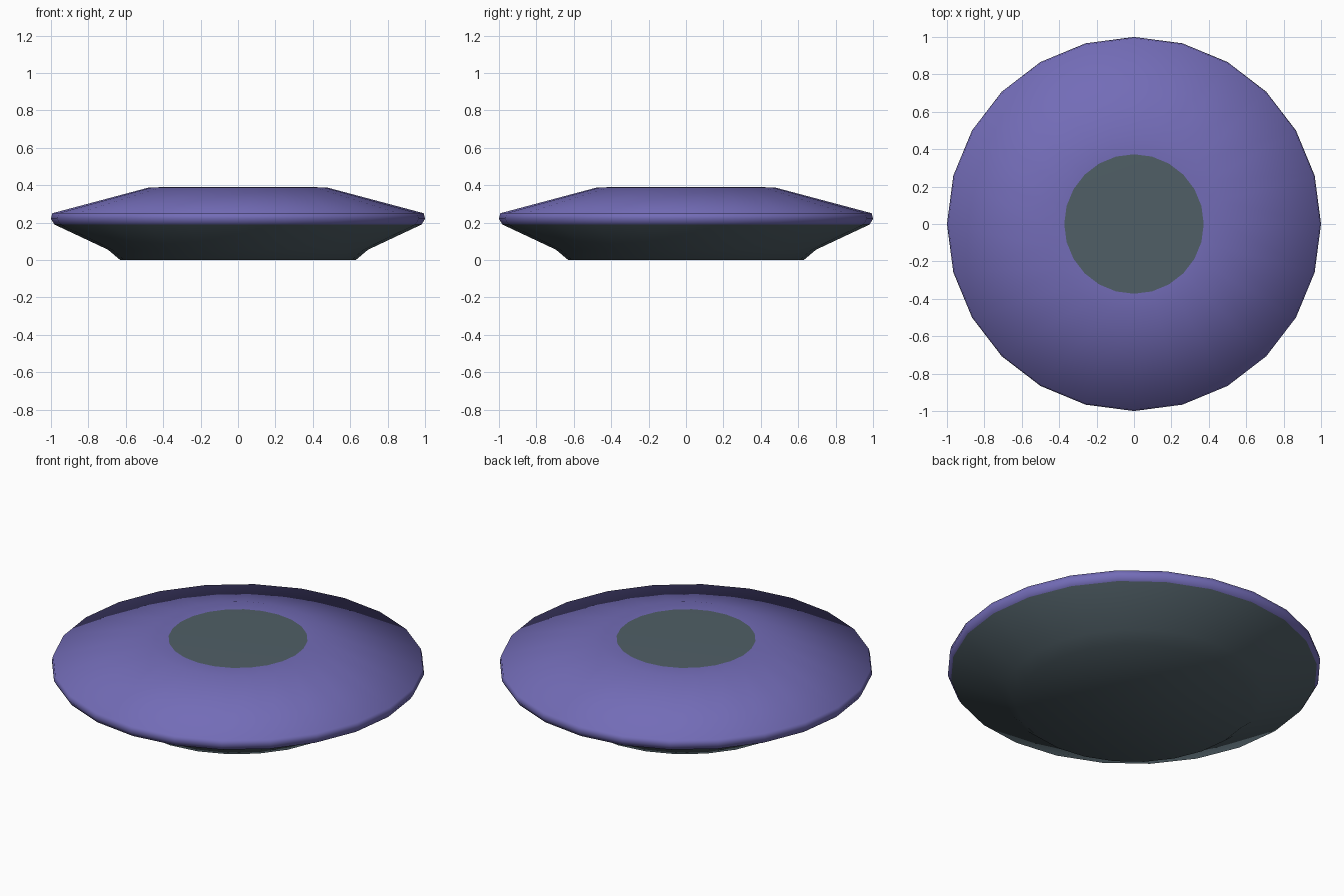
import bpy, bmesh, math

if "Cube" in bpy.data.objects:
    bpy.data.objects.remove(bpy.data.objects["Cube"])

SIDES = 24


def make_material(name, rgb):
    mat = bpy.data.materials.new(name)
    mat.diffuse_color = (*rgb, 1.0)
    mat.use_nodes = True
    mat.node_tree.nodes["Principled BSDF"].inputs["Base Color"].default_value = mat.diffuse_color
    return mat


purple = make_material("purple", (0.171, 0.150, 0.474))
slate = make_material("slate grey", (0.080, 0.114, 0.133))

# Profile as (radius, height), from the base up to the central cap
profile = [(0.63, 0.0), (0.695, 0.055), (0.982, 0.19), (1.0, 0.22),
           (0.993, 0.25), (0.475, 0.388), (0.373, 0.39)]

bm = bmesh.new()
rings = [[bm.verts.new((r * math.cos(2 * math.pi * i / SIDES),
                        r * math.sin(2 * math.pi * i / SIDES), z))
          for i in range(SIDES)] for r, z in profile]

# Side walls
for low, high in zip(rings, rings[1:]):
    for i in range(SIDES):
        j = (i + 1) % SIDES
        bm.faces.new((low[i], low[j], high[j], high[i]))

# Flat base and central cap
bm.faces.new(rings[0][::-1])
cap = bm.faces.new(rings[-1])

# Grey underside and cap, purple rim and upper shell
for face in bm.faces:
    face.smooth = True
    below = face.calc_center_median().z < 0.18
    face.material_index = 1 if below or face is cap else 0

mesh = bpy.data.meshes.new("disc_body")
bm.to_mesh(mesh)
bm.free()
mesh.materials.append(purple)
mesh.materials.append(slate)
disc = bpy.data.objects.new("disc_body", mesh)
bpy.context.collection.objects.link(disc)
